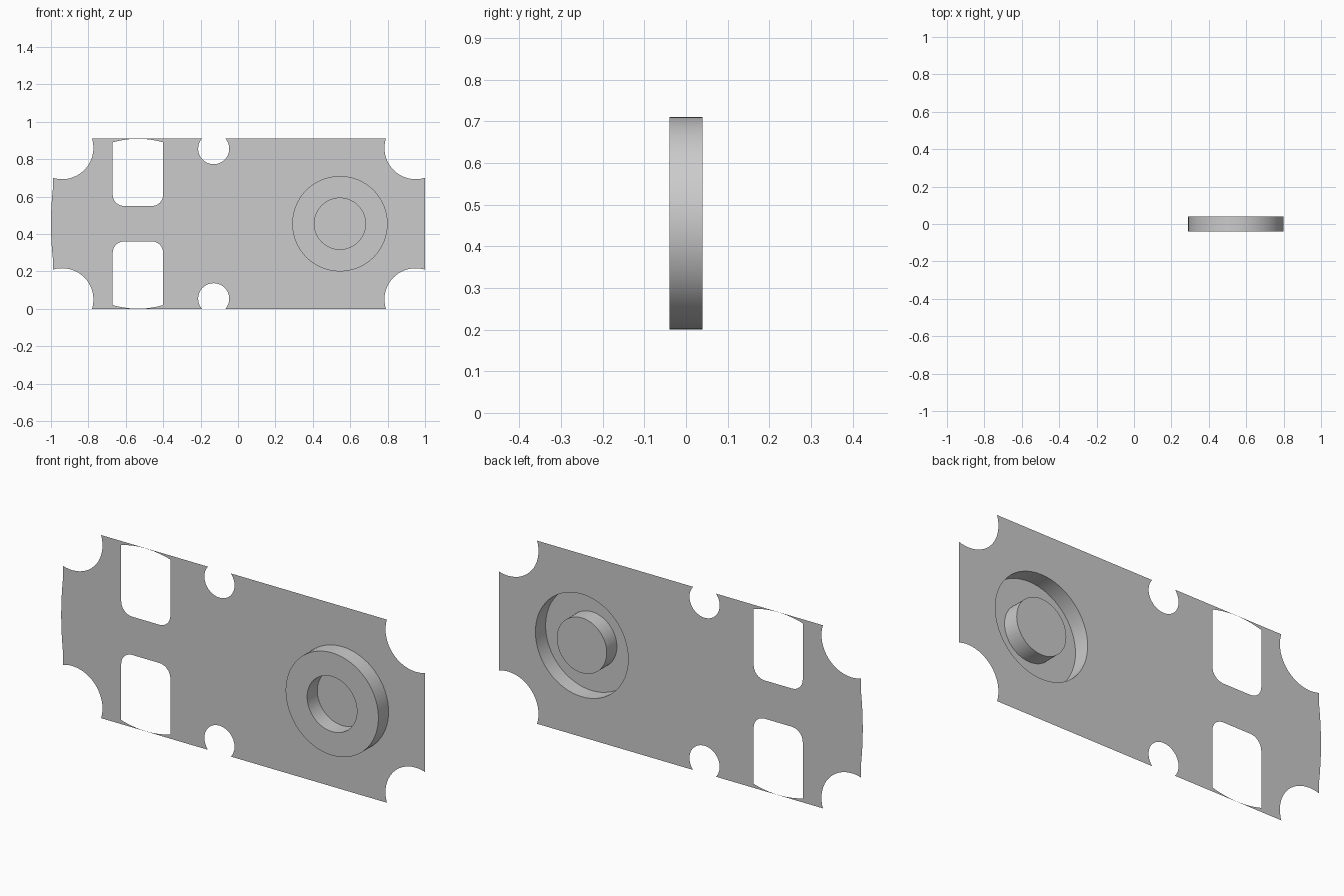
import bpy, bmesh, math

cube = bpy.data.objects.get("Cube")
if cube:
    bpy.data.objects.remove(cube, do_unlink=True)

HEIGHT = 0.91
MID = HEIGHT / 2
BACK, FRONT = 0.04, -0.04
HUB_X, HUB_R, HUB_INNER = 0.545, 0.255, 0.137
SEGMENTS = 64

grey = bpy.data.materials.new("plain grey")
grey.use_nodes = True
COLOUR = (0.6, 0.6, 0.6, 1)
grey.diffuse_color = COLOUR
grey.node_tree.nodes["Principled BSDF"].inputs["Base Color"].default_value = COLOUR


def arc(cx, cz, r, a0, a1, n):
    """Points (x, z) along an arc, angles in degrees."""
    angles = [math.radians(a0 + (a1 - a0) * i / n) for i in range(n + 1)]
    return [(cx + r * math.cos(a), cz + r * math.sin(a)) for a in angles]


def mirrored(points):
    """Reflect points about the horizontal centre line."""
    return [(x, HEIGHT - z) for x, z in reversed(points)]


def circle(r):
    return arc(HUB_X, MID, r, 0, 360, SEGMENTS)[:-1]


def add_loop(bm, points, y):
    verts = [bm.verts.new((x, y, z)) for x, z in points]
    edges = [bm.edges.new((v, verts[(i + 1) % len(verts)])) for i, v in enumerate(verts)]
    return verts, edges


def finish(bm, name):
    mesh = bpy.data.meshes.new(name)
    bm.to_mesh(mesh)
    bm.free()
    mesh.materials.append(grey)
    obj = bpy.data.objects.new(name, mesh)
    bpy.context.collection.objects.link(obj)
    return obj


# Upper half of the plate outline: corner bites, edge notch, bowed left end
upper = (arc(0.95, 0.86, 0.167, -72.6, -197.4, 20)
         + arc(-0.13, 0.856, 0.083, 40.6, -220.6, 28)
         + arc(-0.94, 0.86, 0.167, 17.4, -107.4, 20)
         + arc(0.716, MID, 1.716, 173.81, 180, 6))
outline = upper + mirrored(upper[:-1])

# Window with rounded inner corners and an arched outer edge
window = (arc(-0.61, 0.61, 0.06, 180, 270, 8)
          + arc(-0.46, 0.61, 0.06, 270, 360, 8)
          + arc(-0.535, 0.42, 0.489, 73.97, 106.03, 12))

# Thin sheet plate, cut out around the windows and the hub
bm = bmesh.new()
edges = []
for points in (outline, window, mirrored(window), circle(HUB_R)):
    edges += add_loop(bm, points, BACK)[1]
bmesh.ops.triangle_fill(bm, use_beauty=True, use_dissolve=False,
                        edges=edges, normal=(0, -1, 0))
bm.normal_update()
for face in bm.faces:
    if face.normal.y > 0:
        face.normal_flip()
finish(bm, "plate")

# Pressed hub: raised ring with a sunken centre disc
bm = bmesh.new()
profile = [(HUB_R, BACK), (HUB_R, FRONT), (HUB_INNER, FRONT), (HUB_INNER, BACK)]
rings = [add_loop(bm, circle(r), y)[0] for r, y in profile]
for a, b in zip(rings, rings[1:]):
    for i in range(SEGMENTS):
        j = (i + 1) % SEGMENTS
        bm.faces.new((a[i], a[j], b[j], b[i]))
bm.faces.new(rings[-1])
bm.normal_update()
if bm.faces[:][-1].normal.y > 0:
    bmesh.ops.reverse_faces(bm, faces=bm.faces[:])
hub = finish(bm, "pressed_hub")

bpy.ops.object.select_all(action='DESELECT')
hub.select_set(True)
bpy.context.view_layer.objects.active = hub
bpy.ops.object.shade_smooth_by_angle(angle=math.radians(30))
